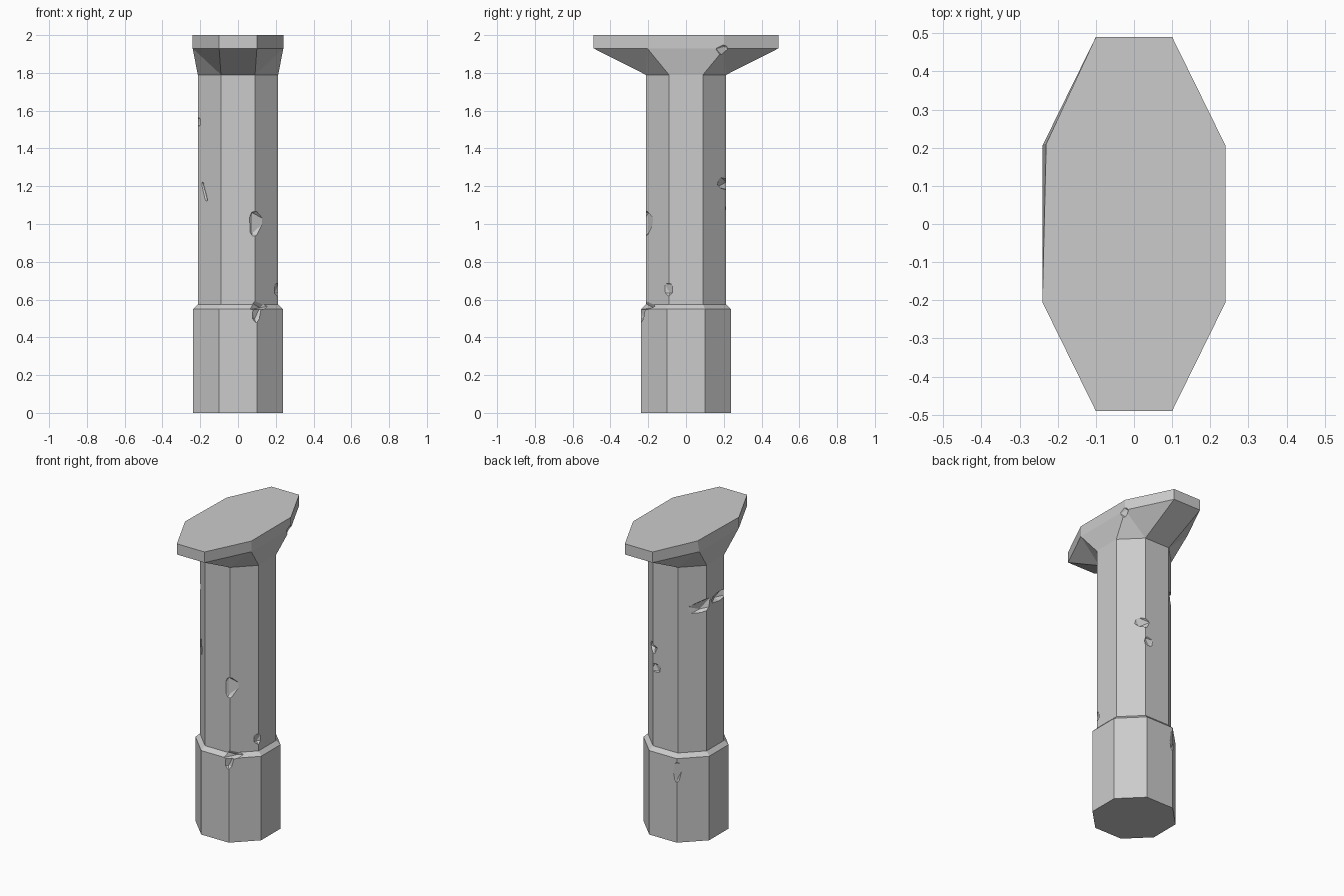
import bpy, bmesh, math, random
from mathutils import Vector, Matrix

if "Cube" in bpy.data.objects:
    bpy.data.objects.remove(bpy.data.objects["Cube"])

random.seed(4)


def octagon(ax, bx, ay, by, z):
    # ax/ay: reach on each axis, bx/by: half length of the flat ends
    return [(bx, -ay, z), (ax, -by, z), (ax, by, z), (bx, ay, z),
            (-bx, ay, z), (-ax, by, z), (-ax, -by, z), (-bx, -ay, z)]


def loft(name, rings):
    bm = bmesh.new()
    loops = [[bm.verts.new(p) for p in r] for r in rings]
    for lo, hi in zip(loops, loops[1:]):
        for i in range(8):
            j = (i + 1) % 8
            bm.faces.new((lo[i], lo[j], hi[j], hi[i]))
    bm.faces.new(loops[0][::-1])
    bm.faces.new(loops[-1])
    # split only the twisted quads under the capital
    bmesh.ops.triangulate(bm, faces=[f for f in bm.faces if len(f.verts) == 4
                          and 1.80 < f.calc_center_median().z < 1.92])
    bmesh.ops.recalc_face_normals(bm, faces=bm.faces)
    me = bpy.data.meshes.new(name)
    bm.to_mesh(me)
    bm.free()
    ob = bpy.data.objects.new(name, me)
    bpy.context.collection.objects.link(ob)
    return ob


def chip(target, pos, angle, size, tilt=0):
    # jagged stone flake, local x pointing out of the pillar
    bm = bmesh.new()
    bmesh.ops.create_icosphere(bm, subdivisions=1, radius=1)
    for v in bm.verts:
        v.co *= random.uniform(0.8, 1.2)
    m = (Matrix.Translation(pos) @ Matrix.Rotation(math.radians(angle), 4, 'Z')
         @ Matrix.Rotation(math.radians(tilt), 4, 'X')
         @ Matrix.Diagonal((*size, 1)))
    bm.transform(m)
    me = bpy.data.meshes.new("chip_cutter")
    bm.to_mesh(me)
    bm.free()
    cut = bpy.data.objects.new("chip_cutter", me)
    bpy.context.collection.objects.link(cut)
    cut.hide_render = True
    mod = target.modifiers.new("chip", 'BOOLEAN')
    mod.operation, mod.solver, mod.object = 'DIFFERENCE', 'EXACT', cut
    bpy.context.view_layer.objects.active = target
    bpy.ops.object.modifier_apply(modifier=mod.name)
    bpy.data.objects.remove(cut, do_unlink=True)


# Base, collar, shaft and flared capital in one solid
top = octagon(0.24, 0.10, 0.49, 0.205, 2.0)
top[5] = (-0.23, 0.21, 2.0)
pillar = loft("stone_pillar", [
    octagon(0.238, 0.10, 0.238, 0.10, 0.0),
    octagon(0.238, 0.10, 0.238, 0.10, 0.55),
    octagon(0.213, 0.09, 0.213, 0.09, 0.575),
    octagon(0.213, 0.09, 0.213, 0.09, 1.79),
    octagon(0.24, 0.10, 0.49, 0.205, 1.93),
    top,
])

# Worn chips: position, outward angle, half sizes (depth, width, height), tilt
chips = [
    ((0.11, -0.235, 0.99), -67, (0.06, 0.08, 0.11), -25),   # front edge
    ((0.14, -0.225, 0.58), -60, (0.055, 0.14, 0.045), 10),  # front ledge
    ((0.11, -0.27, 0.54), -65, (0.055, 0.07, 0.09), 0),
    ((0.225, -0.10, 0.66), -25, (0.035, 0.05, 0.05), 0),
    ((-0.235, -0.04, 1.54), 180, (0.065, 0.11, 0.045), 0),  # left gouge
    ((-0.205, 0.14, 1.52), 140, (0.06, 0.14, 0.055), 15),
    ((-0.20, -0.16, 1.17), 218, (0.05, 0.05, 0.09), 0),     # left front
    ((0.125, 0.225, 1.22), 62, (0.06, 0.10, 0.05), -20),    # back right
    ((0.06, 0.235, 1.09), 80, (0.04, 0.05, 0.05), 0),
    ((-0.115, 0.275, 0.46), 113, (0.06, 0.09, 0.12), 0),    # back of base
    ((0.25, 0.20, 1.91), 20, (0.035, 0.05, 0.06), 20),      # capital
]
for c in chips:
    chip(pillar, *c)
